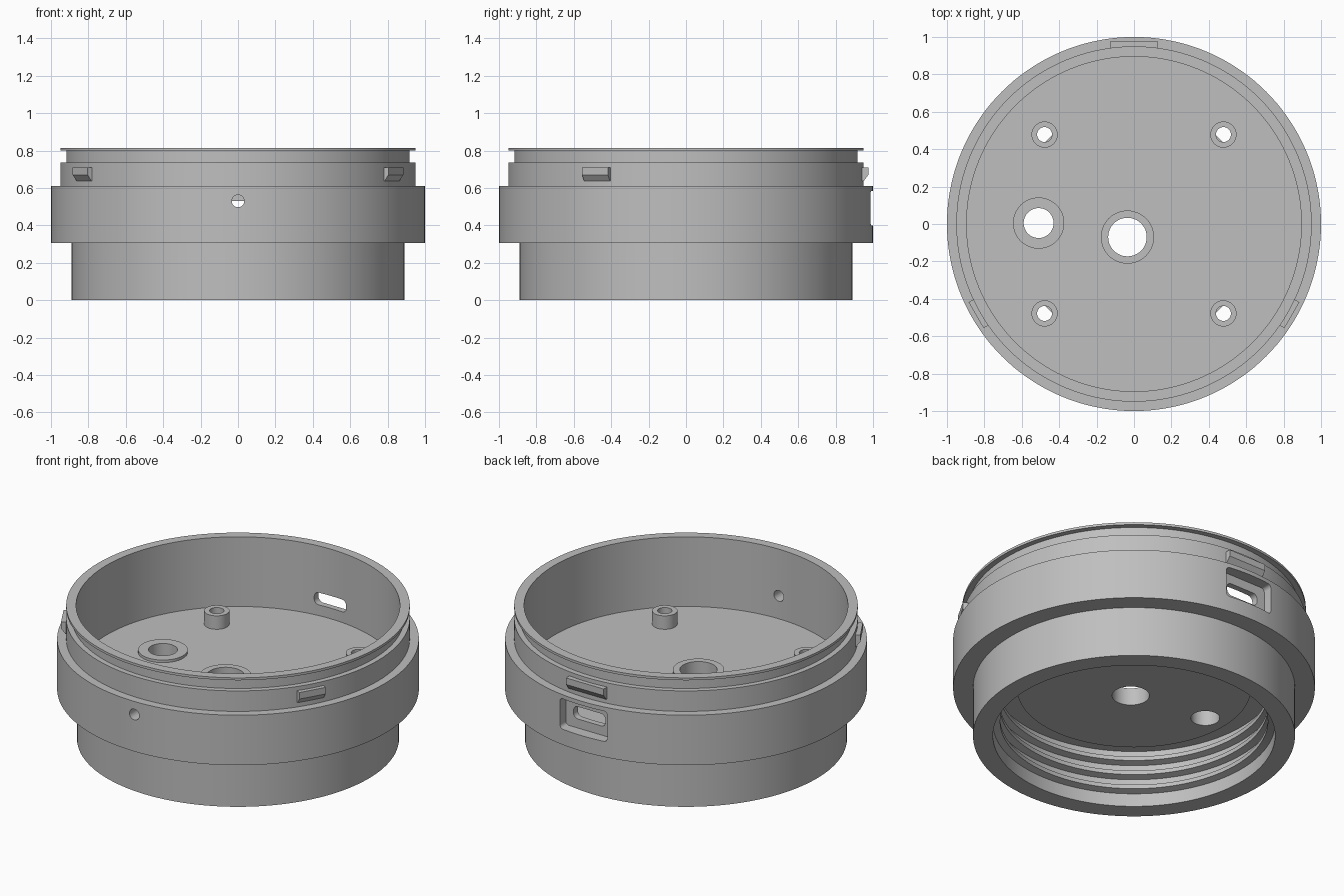
import bpy, bmesh, math
from mathutils import Matrix, Vector

if "Cube" in bpy.data.objects:
    bpy.data.objects.remove(bpy.data.objects["Cube"])

SEG = 144
FLOOR = 0.39

grey = bpy.data.materials.new("plain grey")
grey.diffuse_color = (0.52, 0.52, 0.52, 1)
grey.use_nodes = True
grey.node_tree.nodes["Principled BSDF"].inputs["Base Color"].default_value = grey.diffuse_color


def finish(name, bm):
    bmesh.ops.recalc_face_normals(bm, faces=bm.faces[:])
    mesh = bpy.data.meshes.new(name)
    bm.to_mesh(mesh)
    bm.free()
    mesh.materials.append(grey)
    ob = bpy.data.objects.new(name, mesh)
    bpy.context.collection.objects.link(ob)
    return ob


def lathe(name, profile, seg=SEG, at=(0, 0), closed=False):
    """Spin (radius, height) points round z; open profiles get flat end caps."""
    bm = bmesh.new()
    rings = []
    for r, z in profile:
        rings.append([bm.verts.new((at[0] + r * math.cos(2 * math.pi * i / seg),
                                    at[1] + r * math.sin(2 * math.pi * i / seg), z))
                      for i in range(seg)])
    pairs = list(zip(rings, rings[1:]))
    if closed:
        pairs.append((rings[-1], rings[0]))
    else:
        bm.faces.new(rings[0])
        bm.faces.new(rings[-1])
    for a, b in pairs:
        for i in range(seg):
            j = (i + 1) % seg
            bm.faces.new((a[i], a[j], b[j], b[i]))
    return finish(name, bm)


def prism(name, outline, direction):
    bm = bmesh.new()
    face = bm.faces.new([bm.verts.new(p) for p in outline])
    new = bmesh.ops.extrude_face_region(bm, geom=[face])["geom"]
    bmesh.ops.translate(bm, vec=direction,
                        verts=[v for v in new if isinstance(v, bmesh.types.BMVert)])
    return finish(name, bm)


def rounded_slot(name, half, z0, z1, radius, y0, y1):
    pts = []
    corners = [(half - radius, z1 - radius, 0), (radius - half, z1 - radius, 90),
               (radius - half, z0 + radius, 180), (half - radius, z0 + radius, 270)]
    for cx, cz, start in corners:
        for k in range(7):
            a = math.radians(start + 15 * k)
            pts.append((cx + radius * math.cos(a), y0, cz + radius * math.sin(a)))
    return prism(name, pts, (0, y1 - y0, 0))


def smooth(ob):
    bpy.ops.object.select_all(action='DESELECT')
    ob.select_set(True)
    bpy.context.view_layer.objects.active = ob
    bpy.ops.object.shade_smooth_by_angle(angle=math.radians(25))


# Housing shell: recessed underside, threaded socket, stepped outside, open cup
profile = [(0.646, 0.30), (0.646, 0.35), (0.78, 0.35)]
for z in (0.26, 0.17, 0.08):            # internal thread ridges, top to bottom
    profile += [(0.78, z + 0.05), (0.74, z + 0.035), (0.74, z + 0.01), (0.78, z)]
profile += [(0.78, 0), (0.89, 0), (0.89, 0.305), (1.0, 0.305), (1.0, 0.61),
            (0.95, 0.61), (0.95, 0.735), (0.918, 0.735), (0.918, 0.80),
            (0.95, 0.80), (0.95, 0.815), (0.895, 0.815), (0.895, FLOOR)]
shell = lathe("housing_shell", profile)

# Openings: cable holes, screw holes, side hole, port recess and slot
cable_holes = [(-0.51, 0.005, 0.08, 0.137), (-0.035, -0.07, 0.103, 0.142)]
screw_posts = [(sx * 0.478, sy * 0.478) for sx in (-1, 1) for sy in (-1, 1)]
cutters = [lathe("cable_cutter", [(r, 0.2), (r, 0.6)], 48, (x, y))
           for x, y, r, _ in cable_holes]
cutters += [lathe("screw_cutter", [(0.04, 0.32), (0.04, 0.6)], 32, p)
            for p in screw_posts]
side = lathe("side_hole_cutter", [(0.033, 0.8), (0.033, 1.1)], 32)
side.data.transform(Matrix.Translation((0, 0, 0.53)) @ Matrix.Rotation(math.pi / 2, 4, 'X'))
cutters.append(side)
cutters.append(rounded_slot("port_recess_cutter", 0.16, 0.40, 0.585, 0.022, 0.93, 1.1))
cutters.append(rounded_slot("port_slot_cutter", 0.108, 0.455, 0.53, 0.03, 0.8, 1.1))

for c in cutters:
    c.hide_render = True
    mod = shell.modifiers.new(c.name, 'BOOLEAN')
    mod.operation = 'DIFFERENCE'
    mod.solver = 'EXACT'
    mod.object = c
bpy.context.view_layer.update()
cut = bpy.data.meshes.new_from_object(
    shell.evaluated_get(bpy.context.evaluated_depsgraph_get()))
shell.modifiers.clear()
shell.data = cut
for c in cutters:
    bpy.data.objects.remove(c)
smooth(shell)

# Raised collars round the cable holes
for x, y, r, outer in cable_holes:
    smooth(lathe("cable_collar", [(r, FLOOR - 0.005), (outer, FLOOR - 0.005),
                                  (outer, 0.406), (r, 0.406)], 48, (x, y), True))

# Screw posts
for p in screw_posts:
    smooth(lathe("screw_post", [(0.04, FLOOR - 0.005), (0.07, FLOOR - 0.005),
                                (0.07, 0.472), (0.04, 0.472)], 32, p, True))

# Locking tabs on the upper collar, sloped underneath; the rear one is wider
for angle, half in ((0, 0.127), (120, 0.08), (240, 0.08)):
    outline = [(-half, 0.925, 0.71), (-half, 0.975, 0.71), (-half, 0.975, 0.67),
               (-half, 0.95, 0.637), (-half, 0.925, 0.637)]
    tab = prism("locking_tab", outline, (2 * half, 0, 0))
    tab.data.transform(Matrix.Rotation(math.radians(angle), 4, 'Z'))
